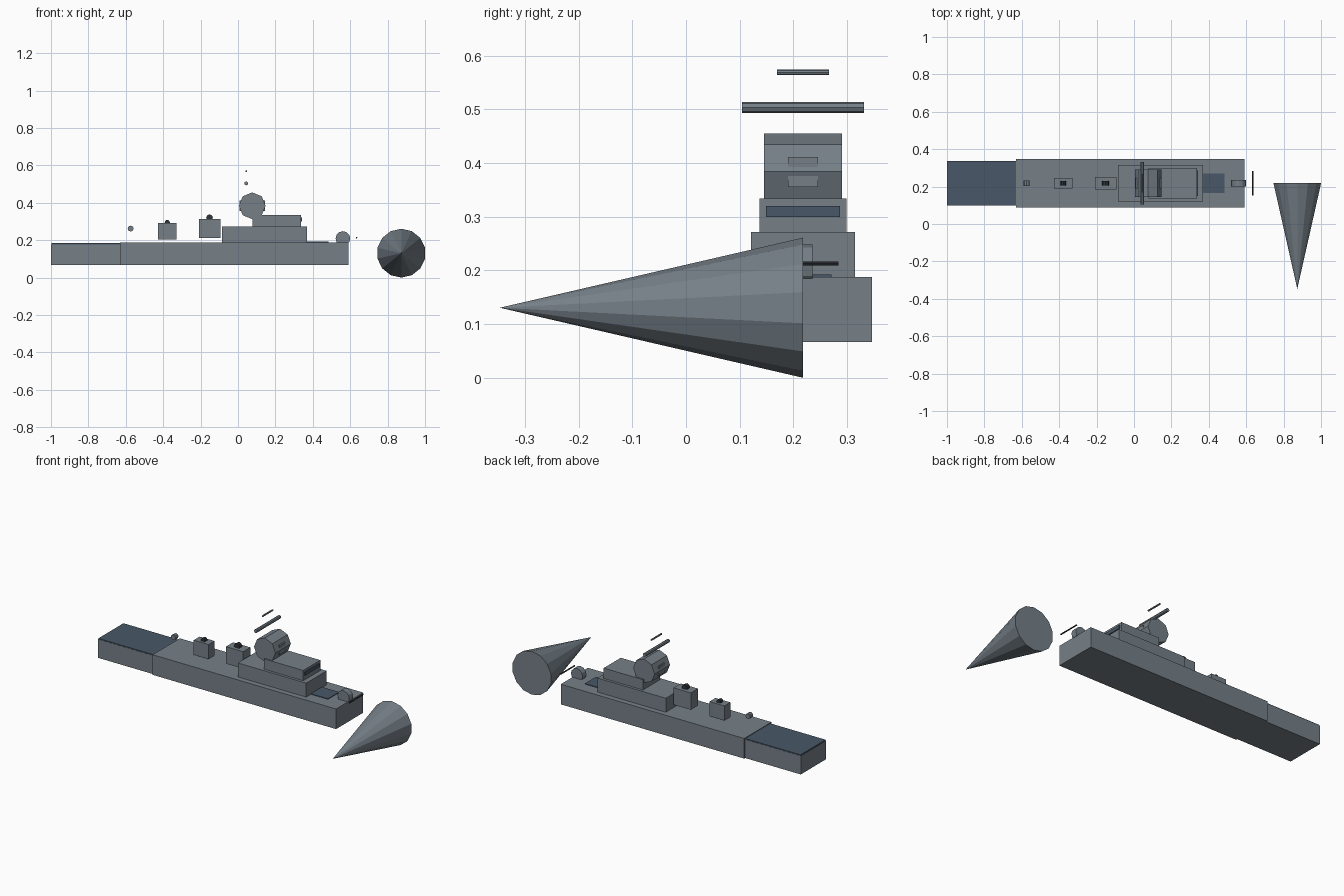
import bpy
import math
from mathutils import Matrix

cube = bpy.data.objects.get("Cube")
if cube:
    bpy.data.objects.remove(cube, do_unlink=True)

CY = 0.218  # ship's centre line


def make_material(name, color):
    mat = bpy.data.materials.new(name)
    mat.use_nodes = True
    mat.diffuse_color = (*color, 1)
    mat.node_tree.nodes["Principled BSDF"].inputs["Base Color"].default_value = (*color, 1)
    return mat


GREY = make_material("hull grey", (0.18, 0.215, 0.245))
BLUE = make_material("deck blue", (0.065, 0.095, 0.135))
DARK = make_material("dark metal", (0.03, 0.034, 0.04))


def finish(name, mat):
    obj = bpy.context.object
    obj.name = name
    obj.data.materials.append(mat)
    return obj


def box(name, x0, x1, half_y, z0, z1, mat=GREY):
    """Box centred across the ship."""
    bpy.ops.mesh.primitive_cube_add(size=1)
    obj = finish(name, mat)
    size = Matrix.Diagonal((x1 - x0, 2 * half_y, z1 - z0, 1))
    obj.data.transform(size)
    obj.location = ((x0 + x1) / 2, CY, (z0 + z1) / 2)
    return obj


def drum(name, x, z, radius, half_y, sides=8, mat=GREY):
    """Faceted cylinder lying across the ship, corner upwards."""
    bpy.ops.mesh.primitive_cylinder_add(vertices=sides, radius=radius, depth=2 * half_y)
    obj = finish(name, mat)
    obj.data.transform(Matrix.Rotation(math.pi / 2, 4, "X"))
    obj.location = (x, CY, z)
    return obj


# Hull and stern landing deck
box("main_hull", -0.63, 0.59, 0.129, 0.067, 0.188)
box("stern_hull", -1.0, -0.63, 0.12, 0.067, 0.178)
box("landing_deck", -0.998, -0.63, 0.119, 0.178, 0.184, BLUE)
box("fore_deck_hatch", 0.36, 0.483, 0.053, 0.186, 0.192, BLUE)

# Superstructure and bridge
box("lower_superstructure", -0.086, 0.369, 0.097, 0.188, 0.272)
box("bridge", 0.077, 0.338, 0.081, 0.272, 0.334)
box("bridge_window", 0.335, 0.343, 0.069, 0.30, 0.32, BLUE)

# Octagonal mast housing with a panel fore and aft
drum("mast_housing", 0.076, 0.384, 0.0715, 0.073)
for side, name in ((-1, "aft_panel"), (1, "fore_panel")):
    x = 0.076 + side * 0.063
    box(name, x - 0.005, x + 0.005, 0.028, 0.355, 0.411)

# Antenna bars
drum("lower_antenna_bar", 0.044, 0.5035, 0.0105, 0.114)
drum("upper_antenna_bar", 0.044, 0.569, 0.005, 0.0485)

# Aft equipment housings with dark drums on top
box("aft_housing", -0.428, -0.329, 0.028, 0.203, 0.291)
drum("aft_sensor", -0.378, 0.295, 0.014, 0.012, mat=DARK)
box("mid_housing", -0.209, -0.094, 0.034, 0.211, 0.313)
drum("mid_sensor", -0.152, 0.32, 0.018, 0.013, mat=DARK)
drum("stern_sensor", -0.574, 0.262, 0.016, 0.014)

# Bow gun
drum("gun_turret", 0.561, 0.209, 0.039, 0.018, sides=12)
drum("gun_barrel", 0.634, 0.213, 0.004, 0.066, mat=DARK)

# Bow cone lying beside the hull, pointing forwards
bpy.ops.mesh.primitive_cone_add(vertices=14, radius1=0.1305, radius2=0, depth=0.565)
cone = finish("bow_cone", GREY)
cone.data.transform(Matrix.Rotation(math.pi / 2, 4, "X"))
cone.location = (0.873, CY - 0.2825, 0.1305)
